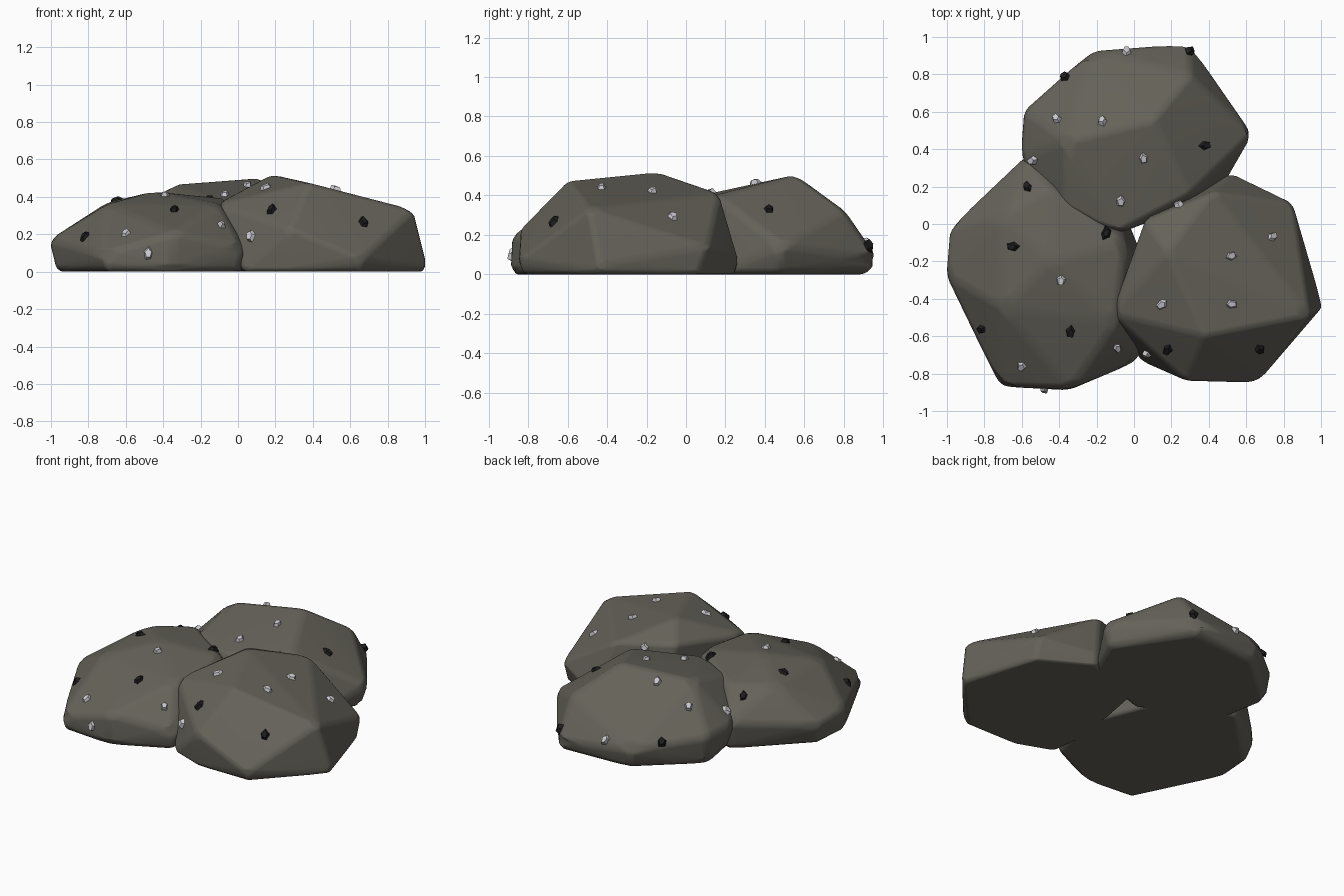
import bpy, bmesh, math, random
from mathutils import Vector
from mathutils.bvhtree import BVHTree

random.seed(4)
cube = bpy.data.objects.get("Cube")
if cube:
    bpy.data.objects.remove(cube, do_unlink=True)


def material(name, rgb):
    m = bpy.data.materials.new(name)
    m.use_nodes = True
    m.diffuse_color = (*rgb, 1)
    m.node_tree.nodes["Principled BSDF"].inputs["Base Color"].default_value = (*rgb, 1)
    return m


stone = material("warm grey stone", (0.13, 0.122, 0.1))
pale = material("pale chip", (0.6, 0.6, 0.63))
dark = material("dark chip", (0.012, 0.012, 0.012))
trees = []


def make_object(name, bm, mat):
    mesh = bpy.data.meshes.new(name)
    bm.to_mesh(mesh)
    mesh.materials.append(mat)
    ob = bpy.data.objects.new(name, mesh)
    bpy.context.collection.objects.link(ob)
    return ob


def rock(name, base, upper):
    """Faceted boulder: hull of a flat base ring and upper corners, edges rounded."""
    bm = bmesh.new()
    for x, y in base:
        bm.verts.new((x, y, 0))
    for p in upper:
        bm.verts.new(p)
    hull = bmesh.ops.convex_hull(bm, input=bm.verts)
    spare = {g for k in ("geom_interior", "geom_unused") for g in hull[k]
             if isinstance(g, bmesh.types.BMVert)}
    bmesh.ops.delete(bm, geom=list(spare), context='VERTS')
    bmesh.ops.dissolve_limit(bm, angle_limit=math.radians(3), verts=bm.verts, edges=bm.edges)
    bmesh.ops.recalc_face_normals(bm, faces=bm.faces)
    for f in bm.faces:
        f.smooth = True
    trees.append(BVHTree.FromBMesh(bm))
    ob = make_object(name, bm, stone)
    bm.free()
    bevel = ob.modifiers.new("rounded edges", 'BEVEL')
    bevel.width, bevel.segments = 0.035, 3
    bevel.limit_method, bevel.angle_limit = 'ANGLE', math.radians(6)
    ob.modifiers.new("even shading", 'WEIGHTED_NORMAL')


# Three overlapping boulders
rock("front_right_rock",
     [(-.95, -.06), (-.97, -.31), (-.7, -.86), (-.35, -.89), (0, -.72), (.1, -.3), (-.1, .2), (-.56, .33)],
     [(-1.01, -.27, .17), (-.99, -.02, .15), (-.72, -.87, .1), (-.34, -.88, .21), (.03, -.73, .13),
      (-.58, .37, .2), (-.7, -.45, .36), (-.1, -.53, .36), (-.45, -.2, .43), (-.7, .05, .37),
      (-.05, -.1, .39), (-.45, .2, .37)])
rock("front_left_rock",
     [(.03, -.73), (.27, -.82), (.65, -.82), (1, -.45), (.85, .06), (.52, .25), (.1, .1), (0, -.45)],
     [(.66, -.85, .07), (.28, -.84, .23), (1.01, -.44, .05), (.94, -.49, .33), (.85, .11, .14),
      (.52, .27, .07), (.38, -.6, .475), (.18, -.15, .52), (.42, .17, .41), (.06, .02, .43),
      (-.12, -.48, .36)])
rock("back_rock",
     [(-.2, .9), (.28, .92), (.59, .47), (.45, .15), (0, 0), (-.5, .2), (-.57, .58)],
     [(-.23, .93, .14), (.3, .97, .08), (.64, .48, .15), (-.59, .61, .2), (-.61, .35, .2),
      (.1, .56, .505), (-.36, .45, .47), (.3, .8, .33), (.3, .15, .4), (-.1, -.06, .37),
      (-.36, .08, .37)])


def surface(x, y, z=None):
    """Outer surface point and normal, dropped from above or nearest to a height."""
    if z is None:
        hits = [t.ray_cast(Vector((x, y, 2)), Vector((0, 0, -1))) for t in trees]
        hits = [h for h in hits if h[0]]
        if hits:
            return max(hits, key=lambda h: h[0].z)[:2]
        z = .2
    p = Vector((x, y, z))
    return min((t.find_nearest(p) for t in trees), key=lambda h: h[3])[:2]


def chip(name, spot, mat, sides, size, height):
    """Small irregular stone shard seated on the rock."""
    point, normal = surface(*spot)
    bm = bmesh.new()
    bmesh.ops.create_cone(bm, cap_ends=True, segments=sides, radius1=size,
                          radius2=size * .6, depth=height)
    for v in bm.verts:
        v.co.x *= random.uniform(.65, .95)
        v.co.y *= random.uniform(.85, 1.3)
        v.co.z *= random.uniform(.6, 1.2)
    ob = make_object(name, bm, mat)
    bm.free()
    ob.rotation_mode = 'QUATERNION'
    ob.rotation_quaternion = normal.to_track_quat('Z', 'Y')
    ob.location = point + normal * .004


pale_spots = [(-.39, -.3), (-.6, -.76), (-.48, -.91, .1), (-.09, -.66), (.05, -.72, .2),
              (.15, -.43), (.52, -.43), (.52, -.17), (.74, -.07), (.24, .1), (-.07, .12),
              (.05, .35), (-.17, .55), (-.41, .56), (-.54, .34), (-.04, .91, .15)]
dark_spots = [(-.83, -.57, .2), (-.34, -.58), (-.65, -.12), (-.57, .2), (-.15, -.05),
              (.18, -.67), (.67, -.67), (.38, .42), (-.37, .79, .18), (.31, .93, .15)]
for i, s in enumerate(pale_spots):
    chip(f"pale_chip_{i + 1}", s, pale, 5, .036, .035)
for i, s in enumerate(dark_spots):
    chip(f"dark_chip_{i + 1}", s, dark, 5, .038, .03)
